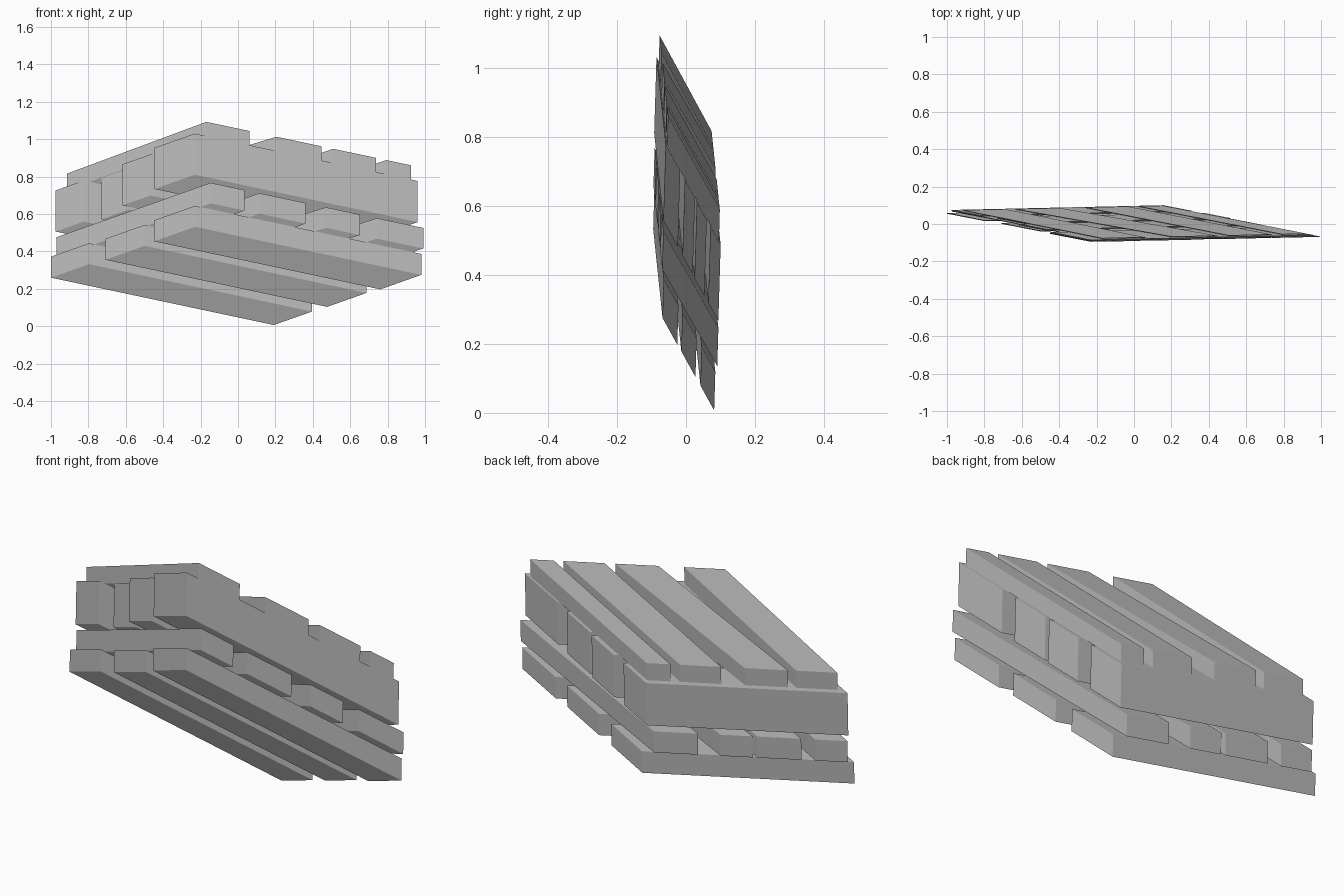
import bpy, bmesh
from mathutils import Vector

cube = bpy.data.objects.get("Cube")
if cube:
    bpy.data.objects.remove(cube, do_unlink=True)

# One flat grey for the whole pallet
grey = bpy.data.materials.new("plain_grey")
grey.use_nodes = True
colour = (0.5, 0.5, 0.5, 1)
grey.diffuse_color = colour
grey.node_tree.nodes["Principled BSDF"].inputs["Base Color"].default_value = colour

# Skewed frame of the pallet: along, across and up
ORIGIN = Vector((-1, 0.055, 0.26))
ALONG = Vector((1.21, 0.027, -0.257))
ACROSS = Vector((0.77, -0.15, 0.272))
UP = Vector((0, 0.03, 1))


def plank(name, footprint, low, high):
    """Extrude a four-cornered (along, across) footprint between two heights."""
    bm = bmesh.new()
    base = [bm.verts.new(ORIGIN + ALONG * u + ACROSS * v + UP * low)
            for u, v in footprint]
    face = bm.faces.new(base)
    extruded = bmesh.ops.extrude_face_region(bm, geom=[face])["geom"]
    top = [g for g in extruded if isinstance(g, bmesh.types.BMVert)]
    bmesh.ops.translate(bm, verts=top, vec=UP * (high - low))
    bmesh.ops.recalc_face_normals(bm, faces=bm.faces)
    mesh = bpy.data.meshes.new(name)
    bm.to_mesh(mesh)
    bm.free()
    mesh.materials.append(grey)
    obj = bpy.data.objects.new(name, mesh)
    bpy.context.collection.objects.link(obj)


def long_layer(name, rows, low, high):
    """Planks running along: start, end, near edge, far edge."""
    for i, (u0, u1, v0, v1) in enumerate(rows, 1):
        plank(f"{name}_{i}", [(u0, v0), (u1, v0), (u1, v1), (u0, v1)], low, high)


def cross_layer(name, rows, v0, v1, low, high):
    """Planks running across: left edge, width, sideways drift at the front."""
    for i, (u, width, drift) in enumerate(rows, 1):
        plank(f"{name}_{i}", [(u, v0), (u + width, v0),
                              (u + width + drift, v1), (u + drift, v1)], low, high)


# Three bottom boards
long_layer("bottom_board", [(0, 0.985, 0, 0.265), (0.01, 0.99, 0.362, 0.635),
                            (0, 1, 0.715, 1)], 0, 0.112)

# Four lower cross boards
cross_layer("lower_cross_board", [(0.05, 0.15, 0), (0.265, 0.205, 0),
                                  (0.49, 0.15, 0.07), (0.745, 0.205, 0.04)],
            -0.04, 1.03, 0.13, 0.24)

# Four tall stringers
long_layer("stringer", [(0.04, 0.975, -0.03, 0.165), (0.07, 0.98, 0.24, 0.43),
                        (0.02, 0.97, 0.465, 0.66), (-0.02, 0.965, 0.75, 1.03)],
           0.265, 0.485)

# Four top boards
cross_layer("top_board", [(0.07, 0.19, -0.02), (0.3, 0.2, 0.06),
                          (0.61, 0.19, 0), (0.845, 0.11, 0)],
            0, 1, 0.485, 0.574)
